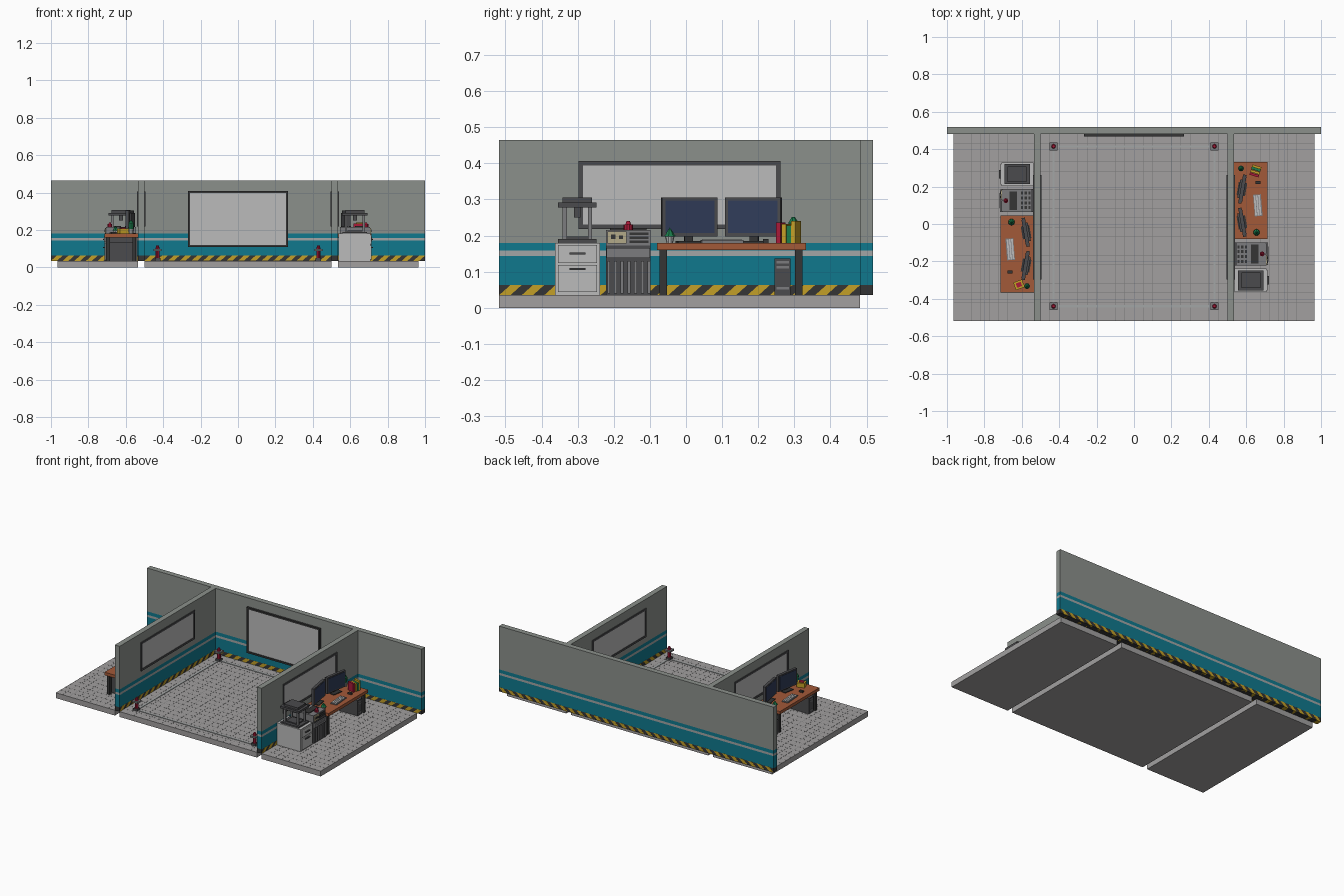
import bpy, bmesh, math
from mathutils import Matrix, Vector

if "Cube" in bpy.data.objects:
    bpy.data.objects.remove(bpy.data.objects["Cube"])

def mat(name, r, g, b):
    m = bpy.data.materials.new(name)
    m.diffuse_color = (r, g, b, 1)
    m.use_nodes = True
    m.node_tree.nodes["Principled BSDF"].inputs["Base Color"].default_value = m.diffuse_color
    return m

WALL = mat("wall_grey", .26, .28, .26)
TEAL = mat("teal", .005, .19, .27)
STRIPE = mat("pale_stripe", .36, .38, .38)
DARK = mat("dark", .035, .035, .035)
BLACK = mat("charcoal", .07, .07, .075)
YELLOW = mat("yellow", .55, .35, .02)
TILE = mat("tile", .36, .35, .35)
GROUT = mat("grout", .2, .2, .2)
BOARD = mat("board", .5, .5, .5)
WHITE = mat("off_white", .5, .5, .5)
METAL = mat("metal", .2, .2, .21)
WOOD = mat("orange_wood", .36, .1, .04)
SCREEN = mat("screen", .03, .045, .1)
RED = mat("red", .4, .01, .04)
GREEN = mat("green", .01, .2, .07)
CREAM = mat("cream", .45, .4, .25)
ID = Matrix.Identity(4)

def finish(name, bm, m):
    bmesh.ops.recalc_face_normals(bm, faces=bm.faces)
    me = bpy.data.meshes.new(name)
    bm.to_mesh(me)
    bm.free()
    me.materials.append(m)
    ob = bpy.data.objects.new(name, me)
    bpy.context.collection.objects.link(ob)
    return ob

def boxes(name, m, items, M=ID):
    """items: (x0, x1, y0, y1, z0, z1)"""
    bm = bmesh.new()
    for x0, x1, y0, y1, z0, z1 in items:
        L = Matrix.Translation(((x0+x1)/2, (y0+y1)/2, (z0+z1)/2)) @ Matrix.Diagonal((x1-x0, y1-y0, z1-z0, 1))
        bmesh.ops.create_cube(bm, size=1, matrix=M @ L)
    return finish(name, bm, m)

def cyls(name, m, items, M=ID, sides=10):
    """items: (x, y, z0, z1, r_bottom, r_top)"""
    bm = bmesh.new()
    for x, y, z0, z1, r0, r1 in items:
        bmesh.ops.create_cone(bm, cap_ends=True, segments=sides, radius1=r0, radius2=r1, depth=z1-z0,
                              matrix=M @ Matrix.Translation((x, y, (z0+z1)/2)))
    return finish(name, bm, m)

F = .035                      # floor top
Y0, Y1, Y2 = -.5175, .4825, .5175

# floor slabs with tile joints
for name, x0, x1 in (("left", -.965, -.535), ("centre", -.5, .5), ("right", .535, .965)):
    boxes(name + "_floor", TILE, [(x0, x1, Y0, Y1, 0, F)])
    lines, n = [], round((x1-x0)/.05)
    for i in range(1, n):
        x = x0 + (x1-x0)*i/n
        lines.append((x-.001, x+.001, Y0, Y1, F-.001, F+.0004))
    for j in range(1, 20):
        y = Y0 + j*.05
        lines.append((x0, x1, y-.001, y+.001, F-.001, F+.0004))
    boxes(name + "_tile_joints", GROUT, lines)

# walls: stacked colour bands plus slanted hazard stripes
def wall(name, x0, x1, y0, y1):
    for part, m, z0, z1 in (("hazard_base", DARK, F, .063), ("lower_band", TEAL, .063, .143),
                            ("pale_band", STRIPE, .143, .158), ("upper_band", TEAL, .158, .18),
                            ("panel", WALL, .18, .465)):
        boxes(name + "_" + part, m, [(x0, x1, y0, y1, z0, z1)])
    along_x = x1-x0 > y1-y0
    a, b = (x0, x1) if along_x else (y0, y1)
    c, d = (y0-.0008, y1+.0008) if along_x else (x0-.0008, x1+.0008)
    n = round((b-a)/.0625)
    step = (b-a)/n
    bm = bmesh.new()
    for i in range(n):
        u = a + i*step
        prof = [(u, F), (u+.5*step, F), (u+step, .063), (u+.5*step, .063)]
        rings = [[bm.verts.new((p, w, z) if along_x else (w, p, z)) for p, z in prof] for w in (c, d)]
        bm.faces.new(rings[0])
        bm.faces.new(rings[1])
        for k in range(4):
            l = (k+1) % 4
            bm.faces.new((rings[0][k], rings[0][l], rings[1][l], rings[1][k]))
    finish(name + "_hazard_stripes", bm, YELLOW)

wall("back_wall", -1, 1, Y1, Y2)
wall("left_divider", -.535, -.5, Y0, Y1)
wall("right_divider", .5, .535, Y0, Y1)

# big board on the back wall
def frame(x0, x1, z0, z1, t):
    return [(x0, x1, z0, z0+t), (x0, x1, z1-t, z1), (x0, x0+t, z0+t, z1-t), (x1-t, x1, z0+t, z1-t)]
boxes("back_board", BOARD, [(-.26, .26, .475, Y1, .115, .4)])
boxes("back_board_frame", DARK, [(a, b, .469, Y1, c, d) for a, b, c, d in frame(-.267, .267, .108, .408, .011)])

# framed panels through both dividers
for s, side in ((-1, "left"), (1, "right")):
    xa, xb = s*.5175-.0175, s*.5175+.0175
    boxes(side + "_window_panel", BOARD, [(xa-.002, xb+.002, -.29, .255, .225, .4)])
    boxes(side + "_window_frame", BLACK,
          [(xa-.005, xb+.005, a, b, c, d) for a, b, c, d in frame(-.298, .262, .218, .407, .013)])

# marked square on the floor with corner beacons
px, pa, pb = .43, -.44, .415
strips = [(-px, px, y-.006, y+.006, F, F+.003) for y in (pa, pb)]
strips += [(x-.006, x+.006, pa, pb, F, F+.003) for x in (-px, px)]
boxes("floor_guide_strips", STRIPE, strips)
corners = [(x, y) for x in (-px, px) for y in (pa, pb)]
boxes("beacon_bases", BLACK, [(x-.015, x+.015, y-.015, y+.015, F, F+.014) for x, y in corners])
cyls("beacon_stems", RED, [(x, y, .049, .088, .012, .012) for x, y in corners])
boxes("beacon_plates", METAL, [(x-.021, x+.021, y-.021, y+.021, .088, .099) for x, y in corners])
cyls("beacon_caps", RED, [(x, y, .099, .116, .012, .008) for x, y in corners])

# workstation, built for the right bay and turned half a circle for the left bay
def workstation(side, T):
    def B(name, m, items, M=T): return boxes(side + "_" + name, m, items, M)
    def C(name, m, items, sides=10): return cyls(side + "_" + name, m, items, T, sides)
    # drawer cabinet
    B("cabinet", WHITE, [(.537, .709, -.363, -.238, F, .18)])
    B("cabinet_drawers", WHITE, [(.709, .715, -.355, -.246, z0, z1) for z0, z1 in ((.124, .174), (.043, .118))])
    B("cabinet_handles", BLACK, [(.715, .723, -.323, -.278, z, z+.006) for z in (.147, .104)])
    # desktop printer with four columns
    B("printer_base", BLACK, [(.56, .69, -.355, -.248, .18, .19), (.585, .665, -.335, -.268, .19, .197)])
    B("printer_columns", METAL, [(x-.006, x+.006, y-.006, y+.006, .19, .28)
                                 for x in (.578, .672) for y in (-.336, -.266)])
    B("printer_top", BLACK, [(.555, .692, -.355, -.248, .278, .292), (.575, .675, -.342, -.26, .292, .306),
                             (.615, .635, -.31, -.292, .25, .278)])
    # equipment rack
    B("rack_body", BLACK, [(.537, .709, -.222, -.098, F, .172)])
    B("rack_ribs", METAL, [(.709, .715, y, y+.008, .04, .13) for y in [-.218+.0186*i for i in range(7)]])
    B("rack_shelf", METAL, [(.709, .716, -.22, -.1, .138, .166), (.716, .719, -.2, -.12, .15, .154)])
    B("instrument", METAL, [(.545, .705, -.222, -.098, .172, .216)])
    B("instrument_panel", CREAM, [(.705, .711, -.218, -.165, .178, .211)])
    B("instrument_dials", DARK, [(.711, .715, -.208, -.195, .19, .203), (.711, .715, -.186, -.175, .19, .2)])
    B("instrument_slots", DARK, [(.705, .709, -.157, -.104, z, z+.006) for z in (.18, .191, .202)])
    B("instrument_keys", DARK, [(x, x+.012, y, y+.016, .216, .22) for x in (.553, .573, .593)
                                for y in (-.208, -.182, -.156, -.13)] + [(.625, .665, -.21, -.11, .216, .221)])
    C("alarm_button", RED, [(.685, -.16, .216, .231, .013, .013), (.685, -.16, .231, .241, .008, .004)])
    # desk
    B("desk_top", WOOD, [(.535, .715, -.08, .332, .16, .18)])
    B("desk_legs", DARK, [(x, x+.02, y, y+.02, F, .16) for x in (.545, .685) for y in (-.073, .302)])
    B("computer_tower", BLACK, [(.565, .7, .245, .29, F, .137)])
    B("tower_drives", METAL, [(.7, .703, .25, .285, z, z+.007) for z in (.122, .109, .05)])
    # two angled monitors
    for i, (y, a) in enumerate(((.009, .17), (.187, -.17))):
        M = T @ Matrix.Translation((.578, y, 0)) @ Matrix.Rotation(a, 4, 'Z')
        n = "monitor_%d_" % (i+1)
        B(n + "case", BLACK, [(-.008, .01, -.078, .078, .198, .305), (-.018, -.008, -.05, .05, .215, .29)], M)
        B(n + "screen", SCREEN, [(.01, .012, -.069, .069, .207, .297)], M)
        B(n + "stand", DARK, [(-.016, -.006, -.012, .012, .184, .22), (-.024, .022, -.035, .035, .18, .185)], M)
    # keyboard and mouse
    M = T @ Matrix.Translation((.662, .1, 0)) @ Matrix.Rotation(.08, 4, 'Z')
    B("keyboard", METAL, [(-.021, .021, -.058, .058, .18, .187)], M)
    B("keyboard_keys", WHITE, [(x, x+.009, -.054, .054, .187, .189) for x in (-.018, -.006, .006)], M)
    B("mouse", DARK, [(.65, .675, .213, .229, .18, .19)])
    # plants
    C("plant_pots", WHITE, [(.655, -.045, .18, .197, .009, .013), (.572, .297, .18, .205, .012, .016)])
    C("plant_leaves", GREEN, [(.655, -.045, .197, .208, .018, .008), (.655, -.045, .206, .222, .012, 0),
                              (.572, .297, .205, .235, .012, .015), (.572, .297, .235, .252, .015, .004)], 7)
    # books or a box of supplies
    if side == "right":
        M = T @ Matrix.Translation((.65, .285, 0)) @ Matrix.Rotation(-.3, 4, 'Z')
        for n, m, y, h in (("red", RED, -.03, .236), ("yellow", YELLOW, -.014, .232),
                           ("green", GREEN, .001, .228), ("tan", YELLOW, .014, .24)):
            B(n + "_book", m, [(-.025, .025, y, y+.013, .18, h)], M)
    else:
        M = T @ Matrix.Translation((.615, .29, 0)) @ Matrix.Rotation(.35, 4, 'Z')
        B("yellow_box", YELLOW, [(-.025, .025, -.022, .022, .18, .208)], M)
        B("red_notebook", RED, [(-.014, .014, -.012, .012, .208, .213)], M)

workstation("right", ID)
workstation("left", Matrix.Translation((0, Y0+Y1, 0)) @ Matrix.Rotation(math.pi, 4, 'Z'))
